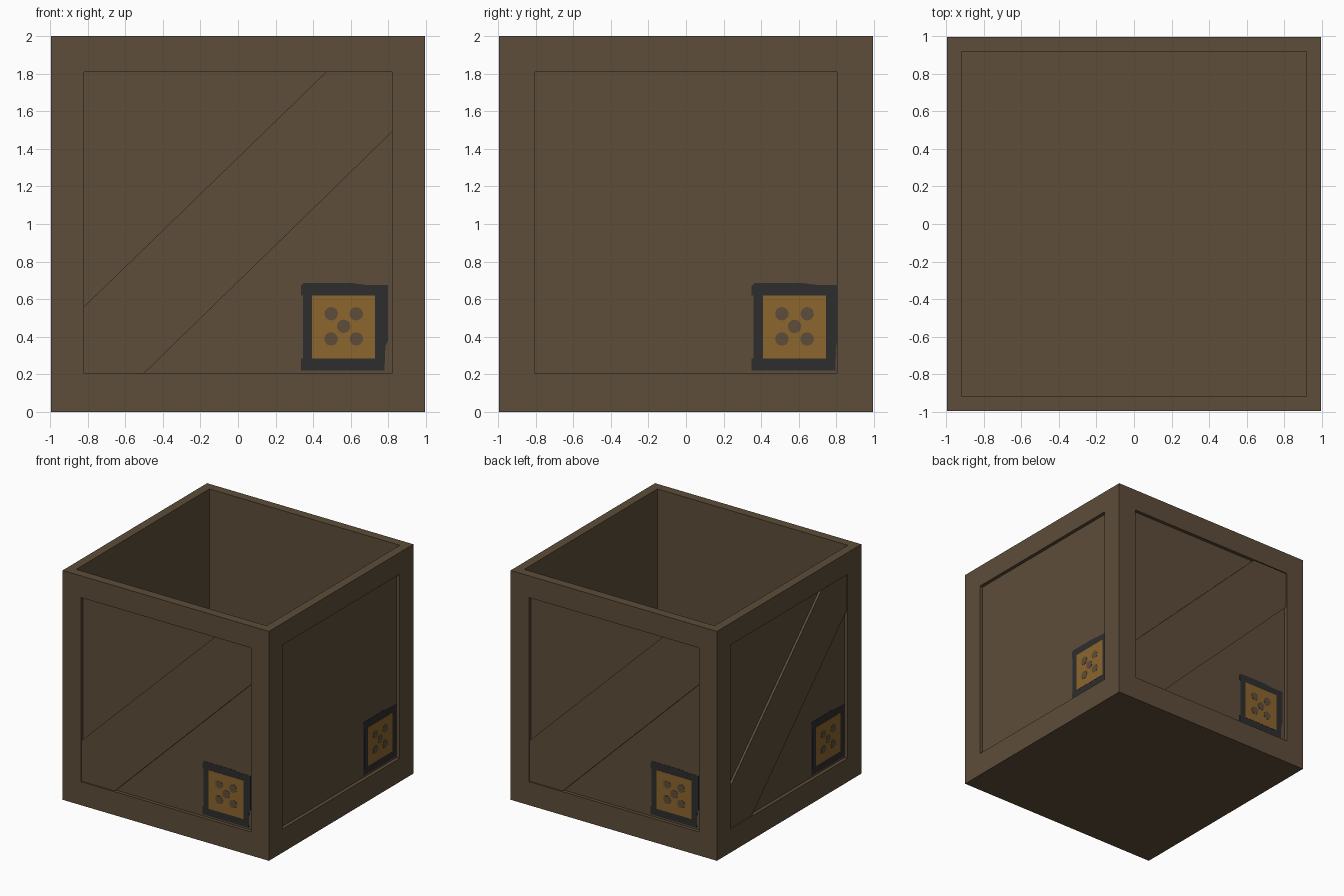
import bpy, bmesh
from math import pi, cos, sin
from mathutils import Matrix, Vector

if "Cube" in bpy.data.objects:
    bpy.data.objects.remove(bpy.data.objects["Cube"])

HALF, HEIGHT = 0.995, 2.0
BOTTOM, TOP = 0.205, 1.81          # opening heights
RECESS = 0.03
PANEL = HALF - RECESS


def material(name, rgb):
    mat = bpy.data.materials.new(name)
    mat.use_nodes = True
    mat.diffuse_color = (*rgb, 1)
    bsdf = mat.node_tree.nodes["Principled BSDF"]
    bsdf.inputs["Base Color"].default_value = (*rgb, 1)
    bsdf.inputs["Roughness"].default_value = 0.9
    return mat


BROWN = material("brown_wood", (0.109, 0.074, 0.041))
SLATE = material("dark_slate", (0.027, 0.027, 0.028))
AMBER = material("amber_paint", (0.262, 0.133, 0.027))


def finish(bm, name, mat):
    bmesh.ops.recalc_face_normals(bm, faces=bm.faces)
    mesh = bpy.data.meshes.new(name)
    bm.to_mesh(mesh)
    bm.free()
    mesh.materials.append(mat)
    obj = bpy.data.objects.new(name, mesh)
    bpy.context.collection.objects.link(obj)
    return obj


def plate(name, shapes, angle, inner, outer, mat):
    """Extrude flat outlines outward on the side turned by angle."""
    turn = Matrix.Rotation(angle, 3, 'Z')
    bm = bmesh.new()
    for pts in shapes:
        face = bm.faces.new([bm.verts.new(turn @ Vector((u, -inner, z))) for u, z in pts])
        res = bmesh.ops.extrude_face_region(bm, geom=[face], use_keep_orig=True)
        verts = [g for g in res["geom"] if isinstance(g, bmesh.types.BMVert)]
        bmesh.ops.translate(bm, verts=verts, vec=turn @ Vector((0, inner - outer, 0)))
    return finish(bm, name, mat)


def sink(bm, face, vec):
    """Push a face inward, leaving walls around it."""
    new = bmesh.ops.extrude_discrete_faces(bm, faces=[face])["faces"][0]
    bmesh.ops.translate(bm, verts=new.verts[:], vec=vec)


# Crate shell: open top and a sunken panel on each side
bm = bmesh.new()
bmesh.ops.create_cube(bm, size=1)
for v in bm.verts:
    v.co = (v.co.x * 2 * HALF, v.co.y * 2 * HALF, (v.co.z + 0.5) * HEIGHT)
bm.normal_update()
for face in [f for f in bm.faces if f.normal.z > -0.5]:
    normal = face.normal.copy()
    bmesh.ops.inset_individual(bm, faces=[face], thickness=0.077, use_even_offset=True)
    if normal.z > 0.5:
        sink(bm, face, (0, 0, 0.08 - HEIGHT))
        continue
    for v in face.verts:
        v.co.z = TOP if v.co.z > 1 else BOTTOM
        if abs(normal.y) > 0.5:
            v.co.x = 0.82 if v.co.x > 0 else -0.82
        else:
            v.co.y = 0.805 if v.co.y > 0 else -0.805
    sink(bm, face, -normal * RECESS)
finish(bm, "crate_shell", BROWN)

# Badge border, slightly ragged
BORDER = [(0.335, 0.22), (0.78, 0.22), (0.785, 0.35), (0.80, 0.38), (0.80, 0.675),
          (0.69, 0.675), (0.61, 0.685), (0.35, 0.685), (0.335, 0.67), (0.335, 0.62),
          (0.345, 0.62), (0.345, 0.285), (0.335, 0.285)]


def disc(u, z, radius=0.036, sides=12):
    return [(u + radius * cos(2 * pi * i / sides), z + radius * sin(2 * pi * i / sides))
            for i in range(sides)]


# Side name, turn, half opening width, badge shift, has a brace
SIDES = [("front", 0, 0.82, 0, True), ("left", pi / 2, 0.805, 0.015, False),
         ("back", pi, 0.82, 0, True), ("right", -pi / 2, 0.805, 0.015, True)]

for side, angle, w, shift, braced in SIDES:
    # Diagonal brace from the lower corner to the opposite upper corner
    if braced:
        outline = [(-w, BOTTOM), (-0.5, BOTTOM), (w, 1.49), (w, TOP), (0.47, TOP), (-w, 0.56)]
        plate(side + "_brace", [outline], angle, PANEL - 0.005, HALF - 0.01, BROWN)

    # Painted badge: border, square and five dots
    border = [(min(u + shift, w), z) for u, z in BORDER]
    plate(side + "_badge_border", [border], angle, PANEL - 0.001, PANEL + 0.002, SLATE)
    lo, hi = 0.395 + shift, 0.73 + shift
    square = [(lo, 0.283), (hi, 0.283), (hi, 0.62), (lo, 0.62)]
    plate(side + "_badge_square", [square], angle, PANEL, PANEL + 0.004, AMBER)
    mid = 0.563 + shift
    dots = [disc(mid, 0.455)] + [disc(mid + a, 0.455 + b)
                                 for a in (-0.067, 0.067) for b in (-0.067, 0.067)]
    plate(side + "_badge_dots", dots, angle, PANEL + 0.001, PANEL + 0.006, BROWN)
